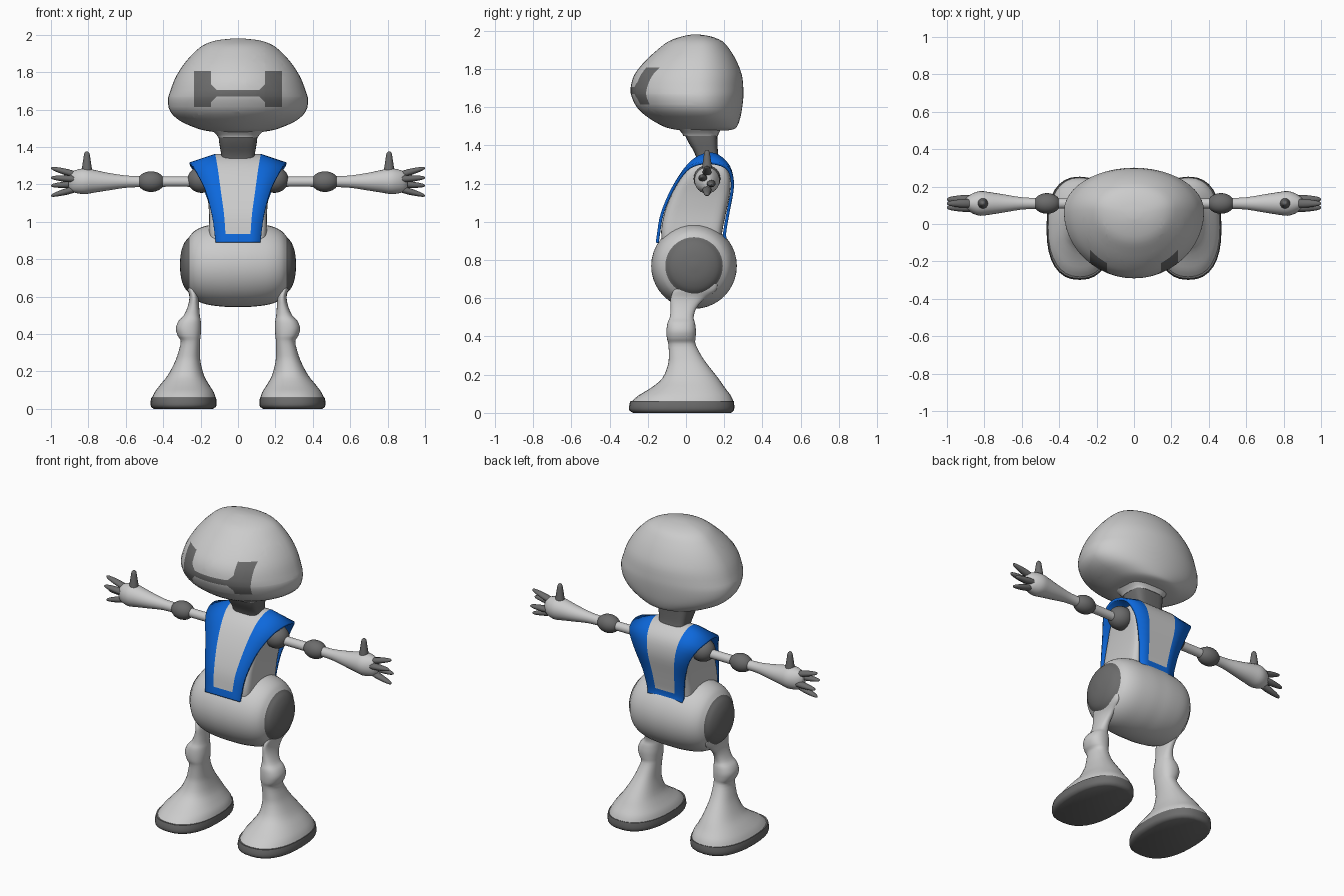
import bpy, bmesh, math
from mathutils import Vector

if "Cube" in bpy.data.objects:
    bpy.data.objects.remove(bpy.data.objects["Cube"])


def material(name, rgb):
    m = bpy.data.materials.new(name)
    m.diffuse_color = (*rgb, 1)
    m.use_nodes = True
    m.node_tree.nodes["Principled BSDF"].inputs["Base Color"].default_value = m.diffuse_color
    return m


LIGHT = material("light_grey", (0.60, 0.60, 0.60))
DARK = material("dark_grey", (0.15, 0.15, 0.15))
BLUE = material("blue", (0.004, 0.14, 0.72))


def smooth_path(pts, sub):
    """Catmull-Rom interpolation of equal-length tuples."""
    out = []
    for i in range(len(pts) - 1):
        a, b, c, d = (pts[max(i - 1, 0)], pts[i], pts[i + 1], pts[min(i + 2, len(pts) - 1)])
        for k in range(sub):
            t = k / sub
            out.append([0.5 * (2 * q + (r - p) * t + (2 * p - 5 * q + 4 * r - s) * t * t
                        + (3 * q - p - 3 * r + s) * t ** 3) for p, q, r, s in zip(a, b, c, d)])
    return out + [list(pts[-1])]


def finish(name, bm, mats, mirror=False):
    me = bpy.data.meshes.new(name)
    bm.to_mesh(me)
    bm.free()
    for m in mats:
        me.materials.append(m)
    ob = bpy.data.objects.new(name, me)
    bpy.context.collection.objects.link(ob)
    bpy.ops.object.select_all(action='DESELECT')
    ob.select_set(True)
    bpy.context.view_layer.objects.active = ob
    bpy.ops.object.shade_smooth_by_angle(angle=math.radians(42))
    if mirror:
        ob.modifiers.new("mirror", 'MIRROR')
    return ob


def loft(sections, axis='Z', n=32, p=2.0, split=0.5, sub=3):
    """Skin superellipse rings; section = (t, umin, umax, vmin, vmax)."""
    bm = bmesh.new()
    rings = []
    for t, u0, u1, v0, v1 in smooth_path(sections, sub):
        cu, ru, cv = (u0 + u1) / 2, (u1 - u0) / 2, v0 + (v1 - v0) * split
        ring = []
        for k in range(n):
            a = 2 * math.pi * k / n
            c, s = math.cos(a), math.sin(a)
            u = cu + ru * math.copysign(abs(c) ** (2 / p), c)
            v = cv + (v1 - cv if s > 0 else cv - v0) * math.copysign(abs(s) ** (2 / p), s)
            ring.append(bm.verts.new((u, v, t) if axis == 'Z' else (t, u, v)))
        rings.append(ring)
    for a, b in zip(rings, rings[1:]):
        for k in range(n):
            bm.faces.new((a[k], a[(k + 1) % n], b[(k + 1) % n], b[k]))
    bm.faces.new(rings[0])
    bm.faces.new(rings[-1])
    bmesh.ops.recalc_face_normals(bm, faces=bm.faces)
    return bm


def round_x(pts, y, z):
    """Sections along x from (x, half depth, half height, z shift)."""
    return [(x, y - ry, y + ry, z + dz - rz, z + dz + rz) for x, ry, rz, dz in pts]


# Head: egg loft, cut along the visor outline and coloured by position
bm = loft([(z, -rx, rx, yf, yb) for z, rx, yf, yb in [
    (1.478, .10, -.02, .22), (1.485, .16, -.07, .25), (1.50, .22, -.12, .268),
    (1.54, .31, -.19, .283), (1.59, .362, -.25, .293), (1.65, .375, -.283, .30),
    (1.70, .362, -.29, .30), (1.77, .335, -.27, .292), (1.84, .292, -.215, .265),
    (1.90, .24, -.15, .23), (1.945, .185, -.09, .19), (1.97, .115, -.02, .13),
    (1.98, .03, .03, .07)]], n=48, split=.6)
cuts = [(s * x, 0, 0, 1, 0, 0) for s in (-1, 1) for x in (.235, .145)]
cuts += [(0, 0, z, 0, 0, 1) for z in (1.615, 1.67, 1.705, 1.807)]
cuts += [(s * .145, 0, z, s, 0, d) for s in (-1, 1) for z, d in ((1.735, -1), (1.64, 1))]
for c in cuts:
    front = [f for f in bm.faces if f.calc_center_median().y < 0.02]
    geom = set(front) | {e for f in front for e in f.edges} | {v for f in front for v in f.verts}
    bmesh.ops.bisect_plane(bm, geom=list(geom), plane_co=c[:3], plane_no=c[3:])
for f in bm.faces:
    c = f.calc_center_median()
    x, z = abs(c.x), c.z
    flare = max(0, x - .115)
    column = .145 < x < .235 and 1.615 < z < 1.807
    bar = x < .145 and 1.67 - flare < z < 1.705 + flare
    f.material_index = int(c.y < 0 and (column or bar))
finish("head", bm, [LIGHT, DARK])

# Neck and its collar under the head
finish("neck", loft([(1.31, -.088, .088, .06, .18), (1.36, -.09, .09, .045, .168),
                     (1.42, -.10, .10, .01, .165), (1.465, -.105, .105, -.01, .165)], p=4),
       [DARK])
finish("neck_collar", loft([(1.45, -.105, .105, -.015, .168), (1.465, -.115, .115, -.022, .172),
                            (1.495, -.145, .145, -.05, .19)], p=3.5), [LIGHT])

# Torso core
finish("torso", loft([(z, -rx, rx, yf, yb) for z, rx, yf, yb in [
    (.86, .15, -.12, .18), (.95, .155, -.13, .19), (1.05, .155, -.112, .21),
    (1.15, .165, -.072, .23), (1.23, .18, -.025, .232), (1.29, .175, .018, .208),
    (1.335, .12, .07, .16)]], p=7, n=40), [LIGHT])

# Vest: ribbon from front waist over the shoulders to the back waist
# (y, z, outer half width, inner half width, outer edge drop)
vest = smooth_path([
    (-.15, .89, .12, .065, 0), (-.144, .935, .125, .067, 0), (-.125, 1.04, .14, .075, 0),
    (-.07, 1.17, .175, .093, 0), (0, 1.28, .225, .108, .01), (.07, 1.34, .25, .118, .035),
    (.15, 1.352, .258, .12, .045), (.222, 1.29, .238, .11, .015), (.243, 1.19, .19, .095, 0),
    (.222, 1.06, .145, .078, 0), (.203, .95, .127, .068, 0), (.205, .905, .122, .065, 0)], 4)
bm = bmesh.new()
rows = [[bm.verts.new((x, y, z - (drop if abs(x) == wo else 0))) for x in (-wo, -wi, wi, wo)]
        for y, z, wo, wi, drop in vest]
for i, (a, b) in enumerate(zip(rows, rows[1:])):
    for j in range(3):
        f = bm.faces.new((a[j], a[j + 1], b[j + 1], b[j]))
        f.material_index = int(j != 1 or i < 4 or i >= len(rows) - 5)
ob = finish("vest", bm, [LIGHT, BLUE])
sol = ob.modifiers.new("thickness", 'SOLIDIFY')
sol.thickness, sol.offset = 0.016, 0

# Hip barrel turned around the x axis, with dark domed end caps
half = [(.07, .223), (.15, .214), (.20, .2), (.235, .18), (.255, .158), (.264, .146),
        (.285, .122), (.303, .075), (.311, .012)]
prof = [(-x, r) for x, r in half[::-1]] + [(0, .224)] + half
bm = loft(round_x([(x, r, r, 0) for x, r in prof], .042, .769), 'X', n=40)
for f in bm.faces:
    f.material_index = int(abs(f.calc_center_median().x) > .262)
finish("hip_barrel", bm, [LIGHT, DARK])

# Leg: hip flare, thin thigh, knee ball and bell-shaped shin
finish("leg", loft([
    (.675, .235, .275, -.03, .165), (.64, .225, .270, -.065, .155), (.60, .212, .260, -.08, .10),
    (.55, .208, .268, -.08, .055), (.50, .204, .290, -.085, .04), (.47, .199, .318, -.097, .047),
    (.43, .197, .332, -.102, .052), (.39, .200, .322, -.10, .05), (.36, .203, .306, -.092, .05),
    (.30, .204, .320, -.09, .08), (.25, .20, .338, -.095, .115), (.18, .182, .375, -.125, .17),
    (.13, .155, .415, -.185, .205), (.09, .13, .445, -.25, .235), (.055, .118, .462, -.29, .25)],
    p=2.3), [LIGHT], True)
finish("sole", loft([(0, .135, .45, -.275, .235), (.012, .117, .465, -.296, .25),
                     (.035, .114, .468, -.298, .253), (.062, .118, .463, -.291, .25)],
                    p=2.4, sub=2), [DARK], True)

# Arm
AY, AZ = .11, 1.215


def arm_part(name, pts, mat, z=AZ):
    finish(name, loft(round_x(pts, AY, z), 'X', n=24), [mat], True)


def ball(cx, rx, r):
    angles = [math.pi * k / 10 for k in range(11)]
    return [(cx - rx * math.cos(a), r * max(math.sin(a), .03), r * max(math.sin(a), .03), 0)
            for a in angles]


arm_part("shoulder_joint", ball(.195, .075, .07), DARK, 1.225)
arm_part("upper_arm", [(.2, .028, .028, 0), (.33, .027, .027, 0), (.45, .028, .028, 0)], LIGHT)
arm_part("elbow_joint", ball(.465, .072, .055), DARK)
arm_part("forearm_and_hand", [
    (.48, .03, .03, 0), (.55, .03, .03, 0), (.61, .034, .034, 0), (.70, .049, .048, 0),
    (.77, .06, .061, .002), (.82, .066, .069, .002), (.86, .055, .063, .001),
    (.89, .036, .052, 0), (.905, .018, .03, 0)], LIGHT)

# Fingers fan out from the hand, thumb points up
for i, (z0, z1, dy) in enumerate([(1.25, 1.288, 0), (1.228, 1.236, -.022),
                                  (1.202, 1.194, .022), (1.178, 1.14, 0)]):
    pts = [(.86 + .14 * t, r, r * .8, (z1 - z0) * t)
           for t, r in ((0, .022), (.35, .023), (.7, .018), (.93, .011), (1, .003))]
    finish("finger_%d" % (i + 1), loft(round_x(pts, AY + dy, z0), 'X', n=12), [DARK], True)
finish("thumb", loft([(z, .808 - r, .808 + r, AY - r, AY + r) for z, r in (
    (1.26, .03), (1.29, .026), (1.33, .02), (1.365, .014), (1.377, .004))], n=14), [DARK], True)
